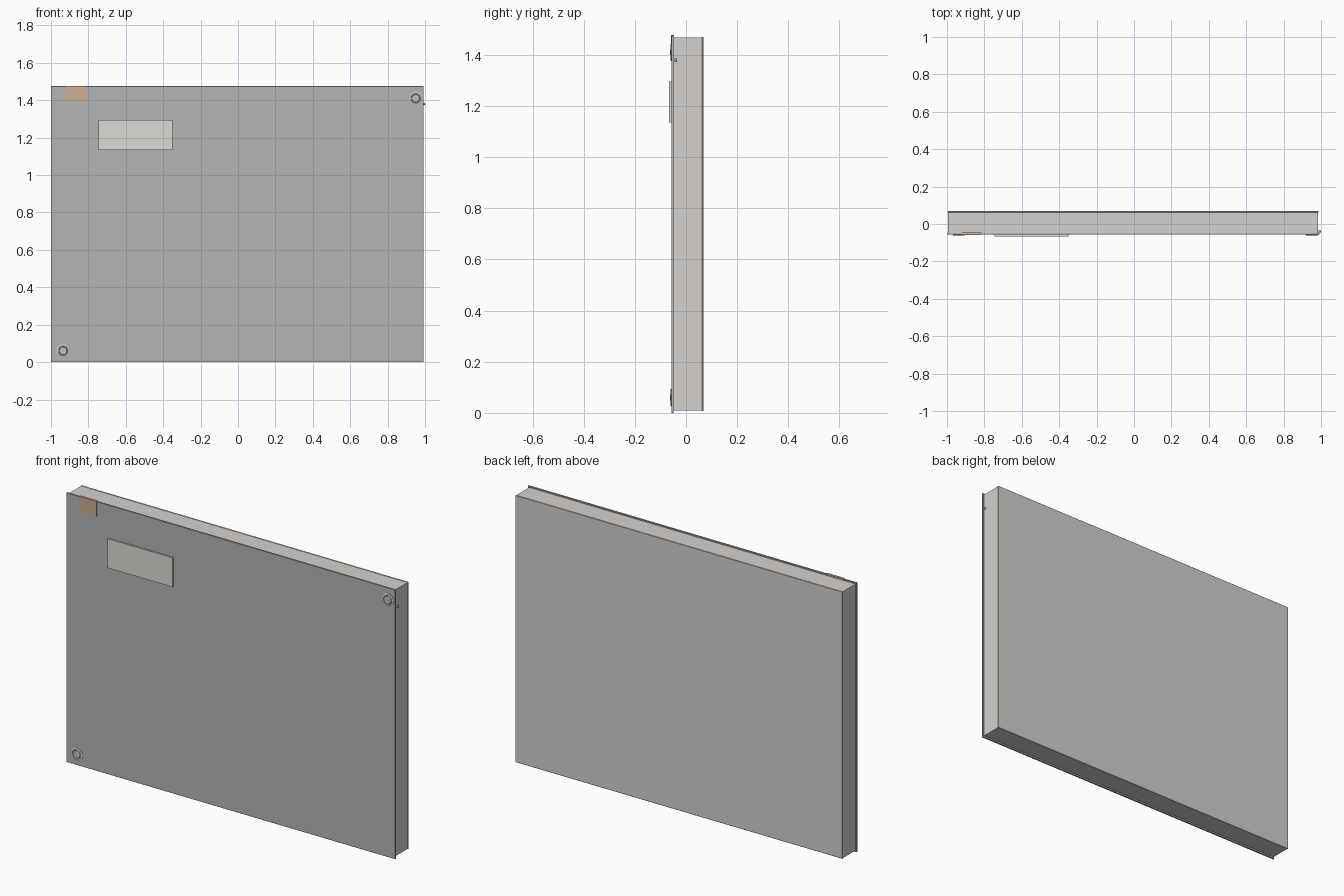
import bpy, bmesh, math
from mathutils import Matrix

if "Cube" in bpy.data.objects:
    bpy.data.objects.remove(bpy.data.objects["Cube"])


def material(name, rgb):
    m = bpy.data.materials.new(name)
    m.diffuse_color = (*rgb, 1)
    m.use_nodes = True
    m.node_tree.nodes["Principled BSDF"].inputs["Base Color"].default_value = m.diffuse_color
    return m


PANEL = material("panel_grey", (0.46, 0.46, 0.46))
SHELL = material("shell_warm_grey", (0.66, 0.64, 0.62))
PAPER = material("paper", (0.72, 0.72, 0.66))
TAPE = material("tape_tan", (0.62, 0.42, 0.29))


def finish(name, bm, mat=None, smooth=False):
    me = bpy.data.meshes.new(name)
    bm.to_mesh(me)
    bm.free()
    ob = bpy.data.objects.new(name, me)
    bpy.context.collection.objects.link(ob)
    if mat:
        me.materials.append(mat)
    if smooth:
        bpy.context.view_layer.objects.active = ob
        ob.select_set(True)
        bpy.ops.object.shade_smooth_by_angle(angle=math.radians(35))
        ob.select_set(False)
    return ob


def box(name, x, y, z, mat=None, bevel=0):
    bm = bmesh.new()
    size = [b - a for a, b in (x, y, z)]
    mid = [(a + b) / 2 for a, b in (x, y, z)]
    bmesh.ops.create_cube(bm, size=1, matrix=Matrix.Translation(mid) @ Matrix.Diagonal((*size, 1)))
    ob = finish(name, bm, mat)
    if bevel:
        mod = ob.modifiers.new("edge", "BEVEL")
        mod.width, mod.segments = bevel, 1
    return ob


def lathe(name, profile, loc, steps=32):
    # Profile of (radius, y) spun around the y axis
    bm = bmesh.new()
    verts = [bm.verts.new((r, y, 0)) for r, y in profile]
    edges = [bm.edges.new(p) for p in zip(verts, verts[1:])]
    bmesh.ops.spin(bm, geom=verts + edges, cent=(0, 0, 0), axis=(0, 1, 0),
                   angle=math.tau, steps=steps)
    bmesh.ops.remove_doubles(bm, verts=bm.verts, dist=1e-5)
    bmesh.ops.recalc_face_normals(bm, faces=bm.faces)
    bmesh.ops.translate(bm, verts=bm.verts, vec=loc)
    return finish(name, bm, smooth=True)


# Main shell, back sheet and overhanging front panel
box("body", (-0.994, 0.984), (-0.049, 0.062), (0.009, 1.468), SHELL)
box("back_sheet", (-0.996, 0.987), (0.062, 0.069), (0.007, 1.470), SHELL, 0.002)
box("front_panel", (-1.0, 0.993), (-0.057, -0.048), (0, 1.475), PANEL, 0.001)

# Raised paper label
box("label", (-0.745, -0.35), (-0.066, -0.056), (1.135, 1.295), PAPER)

# Tape folded over the top edge of the panel
box("tape_front", (-0.92, -0.815), (-0.059, -0.056), (1.395, 1.477), TAPE)
box("tape_top", (-0.92, -0.815), (-0.0585, -0.046), (1.4745, 1.477), TAPE)

# Round corner fasteners with a ringed head and a crossed drive
for name, x, z in (("lower_left", -0.935, 0.06), ("upper_right", 0.95, 1.41)):
    lathe("fastener_" + name,
          [(0.034, -0.056), (0.034, -0.059), (0.031, -0.0605), (0.026, -0.0605),
           (0.024, -0.058), (0.021, -0.058), (0.019, -0.0605), (0, -0.0615)], (x, 0, z))
    for axis, (w, h) in (("across", (0.011, 0.002)), ("upright", (0.002, 0.011))):
        box(f"drive_{axis}_{name}", (x - w, x + w), (-0.0622, -0.060), (z - h, z + h), PANEL)

# Small peg on the right side
bm = bmesh.new()
bmesh.ops.create_cone(bm, cap_ends=True, segments=12, radius1=0.006, radius2=0.005, depth=0.018,
                      matrix=Matrix.Translation((0.991, -0.04, 1.38)) @ Matrix.Rotation(math.pi / 2, 4, 'Y'))
finish("side_peg", bm, smooth=True)
